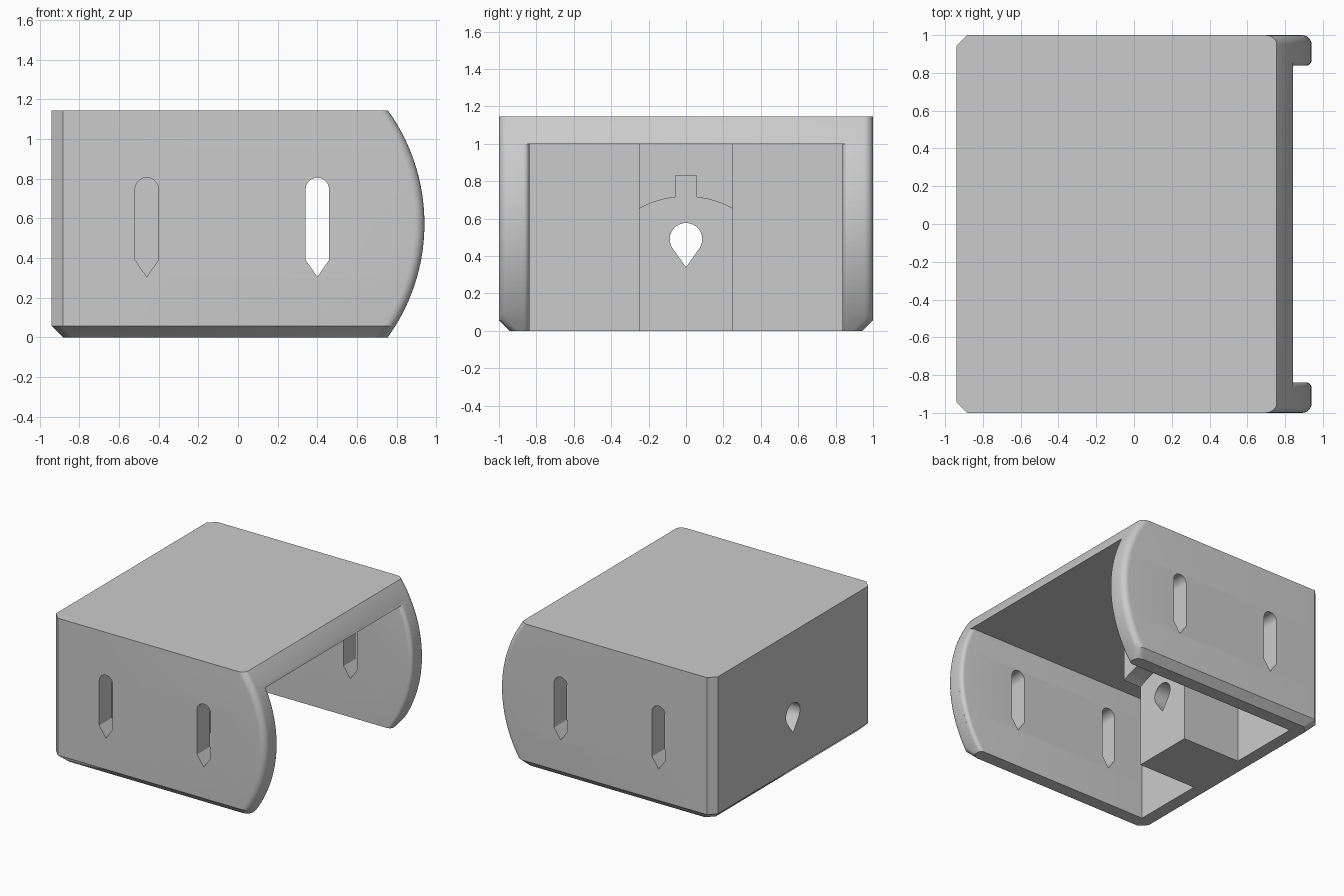
import bpy
import bmesh
from math import sin, cos, pi, sqrt

cube = bpy.data.objects.get("Cube")
if cube:
    bpy.data.objects.remove(cube, do_unlink=True)

# Main dimensions
HEIGHT = 1.145
CEILING = 1.0
BACK = -0.94
WALL_IN = -0.78          # inner face of the back wall
SIDE_IN = 0.838          # inner face of the side walls
CHAMFER = 0.057
ARC_R, ARC_X, ARC_Z = 0.98, -0.04, HEIGHT / 2

grey = bpy.data.materials.new("grey plastic")
grey.use_nodes = True
grey.diffuse_color = (0.6, 0.6, 0.6, 1)
grey.node_tree.nodes["Principled BSDF"].inputs["Base Color"].default_value = (0.6, 0.6, 0.6, 1)


def loft(name, rings):
    """Closed solid through a list of equal-length rings of points."""
    bm = bmesh.new()
    rows = [[bm.verts.new(p) for p in ring] for ring in rings]
    n = len(rows[0])
    for a, b in zip(rows, rows[1:]):
        for i in range(n):
            j = (i + 1) % n
            bm.faces.new((a[i], a[j], b[j], b[i]))
    bm.faces.new(rows[0][::-1])
    bm.faces.new(rows[-1])
    bmesh.ops.recalc_face_normals(bm, faces=bm.faces)
    mesh = bpy.data.meshes.new(name)
    bm.to_mesh(mesh)
    bm.free()
    mesh.materials.append(grey)
    obj = bpy.data.objects.new(name, mesh)
    bpy.context.collection.objects.link(obj)
    return obj


def prism(name, outline, axis, start, end):
    """Extrude a flat outline (u, z) along x or y."""
    place = (lambda d, u, z: (d, u, z)) if axis == "x" else (lambda d, u, z: (u, d, z))
    return loft(name, [[place(d, u, z) for u, z in outline] for d in (start, end)])


def combine(target, other, operation):
    """Apply a boolean and discard the second solid."""
    mod = target.modifiers.new(operation, "BOOLEAN")
    mod.operation, mod.solver, mod.object = operation, "EXACT", other
    bpy.context.view_layer.objects.active = target
    bpy.ops.object.modifier_apply(modifier=mod.name)
    bpy.data.objects.remove(other, do_unlink=True)


def arc_x(z, inset):
    """Front curve of the side walls, pulled inward by inset."""
    return ARC_X + sqrt((ARC_R - inset) ** 2 - (z - ARC_Z) ** 2)


def mirrored(half):
    """Complete a ring from its +y half."""
    return half + [(x, -y, z) for x, y, z in reversed(half)]


def levels(start, end, count):
    return [start + (end - start) * i / count for i in range(count + 1)]


# Outer shell: chamfered back and bottom, bowed and rounded front edges
def shell_ring(z, r=0.05):
    c = max(0, CHAMFER - z)
    side, back = 1 - c, BACK + c
    half = [(back, side - CHAMFER, z), (back + CHAMFER, side, z)]
    for i in range(7):
        a = i / 6 * pi / 2
        half.append((arc_x(z, r * (1 - sin(a))), side - r * (1 - cos(a)), z))
    return mirrored(half)


# Cavity: open below and in front, flared to round the inner lip edges
def cavity_ring(z, r=0.03):
    half = [(WALL_IN, SIDE_IN, z)]
    for i in range(6):
        a = i / 5 * pi / 2
        half.append((arc_x(z, r * (1 - sin(a))), SIDE_IN + r * (1 - cos(a)), z))
    half.append((1.2, SIDE_IN + r, z))
    return mirrored(half)


housing = loft("housing", [shell_ring(z) for z in [0] + levels(CHAMFER, HEIGHT, 36)])
cavity = loft("cavity", [cavity_ring(z) for z in levels(-0.05, CEILING, 35)])
combine(housing, cavity, "DIFFERENCE")

# Mounting block on the back wall
post_outline = [(-0.25, 0), (0.25, 0), (0.25, 1.05), (-0.25, 1.05)]
combine(housing, prism("post", post_outline, "x", -0.85, -0.27), "UNION")

# Overhang above the post with an arched, notched underside
under = [(y, 0.198 + sqrt(0.52 ** 2 - y * y)) for y in levels(0.055, 0.25, 6)]
half_hang = [(0.055, 0.83)] + under + [(0.25, 1.05)]
hang_outline = half_hang + [(-y, z) for y, z in reversed(half_hang)]
combine(housing, prism("overhang", hang_outline, "x", -0.4, -0.115), "UNION")


# Holes: round top tapering to a point at the bottom
def drop(u, top, r, shoulder, tip, spread=0.0):
    pts = [(u + r * cos(a), top - r + r * sin(a)) for a in levels(-spread, pi + spread, 20)]
    if shoulder:
        pts = [(u + r, shoulder)] + pts + [(u - r, shoulder)]
    return pts + [(u, tip)]


for x in (-0.46, 0.4):
    for side in (-1, 1):
        slot = prism("slot", drop(x, 0.805, 0.059, 0.39, 0.305), "y", 0.7 * side, 1.2 * side)
        combine(housing, slot, "DIFFERENCE")

teardrop = drop(0, 0.577, 0.087, None, 0.34, 0.62)
combine(housing, prism("bolt_hole", teardrop, "x", -1.2, 0), "DIFFERENCE")

# Shading
bpy.ops.object.select_all(action="DESELECT")
housing.select_set(True)
bpy.context.view_layer.objects.active = housing
bpy.ops.object.shade_smooth_by_angle(angle=pi / 6)
